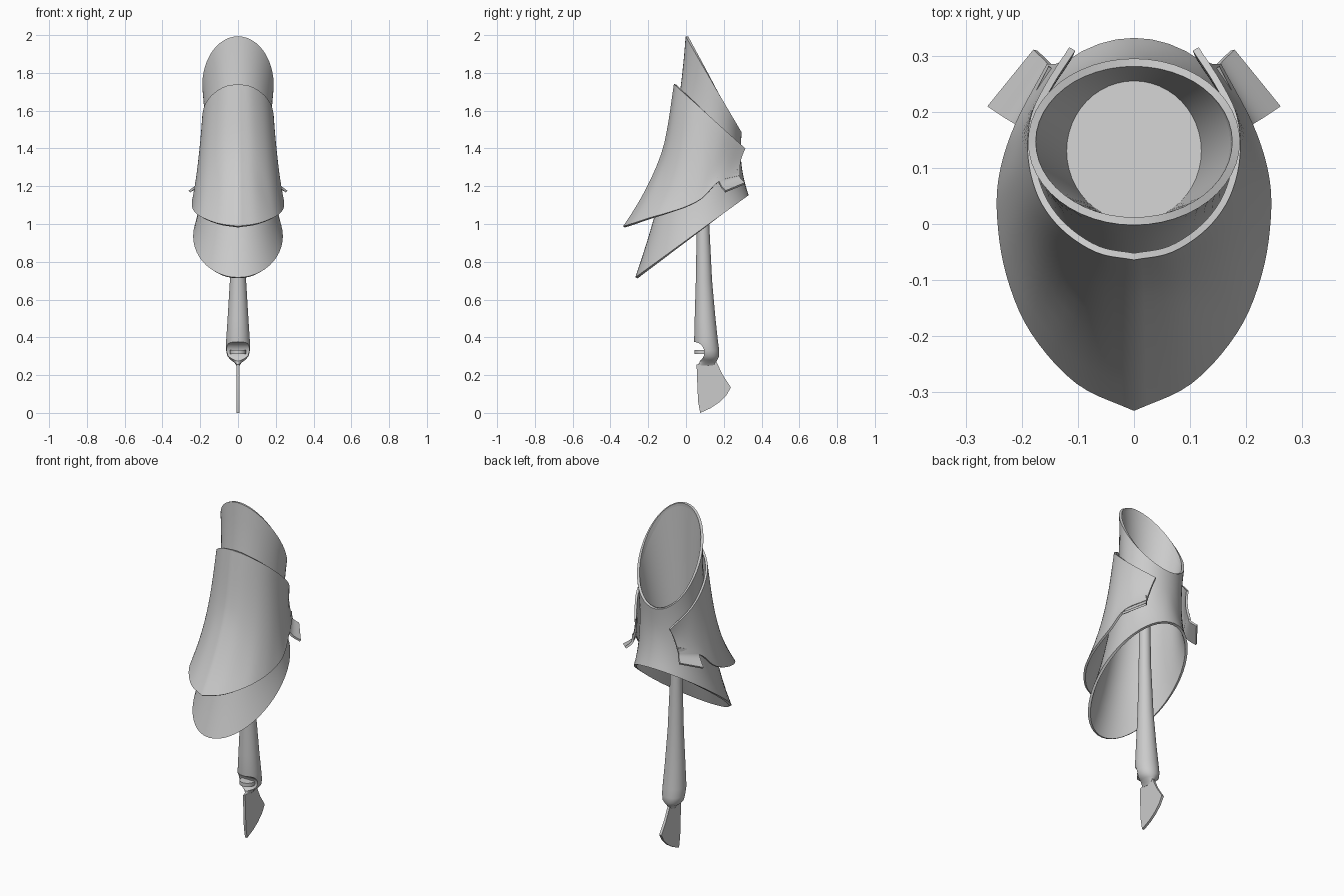
import bpy, math
from mathutils import Vector

if "Cube" in bpy.data.objects:
    bpy.data.objects.remove(bpy.data.objects["Cube"])


def finish(ob, thick=0.0, angle=40):
    bpy.ops.object.select_all(action='DESELECT')
    ob.select_set(True)
    bpy.context.view_layer.objects.active = ob
    bpy.ops.object.mode_set(mode='EDIT')
    bpy.ops.mesh.select_all(action='SELECT')
    bpy.ops.mesh.normals_make_consistent(inside=False)
    bpy.ops.object.mode_set(mode='OBJECT')
    if thick:
        m = ob.modifiers.new("thickness", 'SOLIDIFY')
        m.thickness, m.offset = thick, 0
        bpy.ops.object.modifier_apply(modifier=m.name)
    bpy.ops.object.shade_smooth_by_angle(angle=math.radians(angle))
    return ob


def loft(name, rows, closed=True, cap_start=False, cap_end=False, thick=0.0):
    n = len(rows[0])
    verts = [tuple(p) for r in rows for p in r]
    faces = []
    for i in range(len(rows) - 1):
        for j in range(n if closed else n - 1):
            k = (j + 1) % n
            faces.append((i*n + j, i*n + k, (i+1)*n + k, (i+1)*n + j))
    if cap_start:
        faces.append(tuple(range(n)))
    if cap_end:
        faces.append(tuple(range((len(rows)-1)*n, len(rows)*n)))
    me = bpy.data.meshes.new(name)
    me.from_pydata(verts, [], faces)
    ob = bpy.data.objects.new(name, me)
    bpy.context.collection.objects.link(ob)
    return finish(ob, thick)


def ring(front, back, rx, n=48):
    # tilted ellipse given its front and back (y, z) points
    out = []
    for i in range(n):
        a = 2*math.pi*i/n
        t = (1 - math.cos(a))/2
        out.append(Vector((rx*math.sin(a), front[0] + (back[0]-front[0])*t,
                           front[1] + (back[1]-front[1])*t)))
    return out


def spline(pts, steps=5):
    # Catmull-Rom curve through the points
    p = [Vector(q) for q in pts]
    p = [2*p[0] - p[1]] + p + [2*p[-1] - p[-2]]
    out = []
    for i in range(1, len(p) - 2):
        a, b, c, d = p[i-1:i+3]
        for s in range(steps):
            t = s/steps
            out.append(0.5*(2*b + (c-a)*t + (2*a-5*b+4*c-d)*t*t + (3*b-a-3*c+d)*t**3))
    return out + [p[-2]]


def mirrored(half):
    flip = [Vector((-q[0], q[1], q[2])) for q in reversed(half[1:])]
    return flip + [Vector(q) for q in half]


def bowed(top, bottom, bow, rows=12):
    # surface between two edges, pulled inwards in the middle
    out = []
    for i in range(rows + 1):
        t = i/rows
        out.append([a.lerp(b, t) + bow(a.lerp(b, t))*4*t*(1-t)
                    for a, b in zip(top, bottom)])
    return out


# Inner sleeve, open at both slanted ends
top = ring((0.005, 1.993), (0.288, 1.485), 0.182)
bottom = ring((-0.262, 0.715), (0.325, 1.15), 0.231)
loft("inner_sleeve",
     bowed(top, bottom, lambda p: Vector((-p.x*0.17, 0.045 if p.y < 0.05 else
                                          0.045 - 0.065*min(1, (p.y-0.05)/0.25), 0))),
     thick=0.014)

# Tapered lining with a closed floor
loft("sleeve_lining",
     bowed(ring((0.012, 1.975), (0.281, 1.49), 0.176),
           ring((0.005, 1.32), (0.255, 1.28), 0.12), lambda p: Vector((0, 0, 0)), 8),
     cap_end=True)

# Outer front plate
top_edge = [(0, -.058, 1.74), (.065, -.045, 1.728), (.125, -.005, 1.69), (.165, .05, 1.64),
            (.183, .12, 1.575), (.178, .19, 1.51), (.15, .25, 1.455), (.11, .312, 1.40)]
low_edge = [(0, -.328, .985), (.10, -.28, 1.0), (.18, -.19, 1.03), (.222, -.09, 1.06),
            (.238, .01, 1.095), (.234, .09, 1.14), (.207, .175, 1.225), (.15, .283, 1.255)]
plate_rows = bowed(mirrored(spline(top_edge)), mirrored(spline(low_edge)),
                   lambda p: Vector((-p.x*0.03, 0.065*max(0, min(1, (0.12-p.y)/0.3)) -
                                     0.012*max(0, min(1, (p.y-0.2)/0.1)), 0)))
loft("outer_plate", plate_rows, closed=False, thick=0.012)

# Flared tabs at the back corners of the plate
for side, s in (("right", 1), ("left", -1)):
    a = [(.205, .165, 1.245), (.207, .175, 1.222), (.225, .187, 1.197), (.258, .209, 1.172)]
    b = [(.147, .278, 1.29), (.148, .281, 1.255), (.155, .29, 1.235), (.176, .31, 1.214)]
    rows = [[Vector((s*p.x, p.y, p.z)), Vector((s*q.x, q.y, q.z))]
            for p, q in zip(spline(a, 4), spline(b, 4))]
    loft(side + "_tab", rows, closed=False, thick=0.012)

# Tapered handle: height, centre y, half depth, half width
sections = [(1.29, .088, .03, .03), (1.0, .09, .033, .033), (.7, .095, .043, .043),
            (.5, .101, .055, .055), (.38, .106, .063, .063), (.33, .112, .064, .063),
            (.30, .118, .058, .056), (.28, .12, .046, .038), (.265, .114, .042, .018),
            (.25, .108, .05, .008)]
handle = loft("handle", [[Vector((p.x, p.y, z)) for p in ring((cy-ry, z), (cy+ry, z), rx, 32)]
                         for z, cy, ry, rx in sections], cap_start=True, cap_end=True)

# Notch cut into the front of the handle
bpy.ops.mesh.primitive_cylinder_add(vertices=40, radius=0.055, depth=0.3,
                                    location=(0, .042, .32), rotation=(0, math.pi/2, 0))
cutter = bpy.context.object
cutter.name = "notch_cutter"
cutter.hide_render = True
m = handle.modifiers.new("notch", 'BOOLEAN')
m.operation, m.object, m.solver = 'DIFFERENCE', cutter, 'EXACT'
bpy.context.view_layer.objects.active = handle
bpy.ops.object.modifier_apply(modifier=m.name)
bpy.data.objects.remove(cutter)
finish(handle)

# Small disc sitting in the notch
bpy.ops.mesh.primitive_cylinder_add(vertices=32, radius=0.042, depth=0.022,
                                    location=(0, .088, .322))
bpy.context.object.name = "notch_disc"
finish(bpy.context.object)

# Thin flared blade
outline = [(.056, .255), (.108, .265), (.16, .272), (.195, .20), (.238, .135), (.215, .095),
           (.175, .055), (.13, .025), (.075, 0.0), (.064, .06), (.06, .15)]
loft("blade", [[Vector((x, y, z)) for y, z in outline] for x in (-.007, .007)],
     cap_start=True, cap_end=True)
